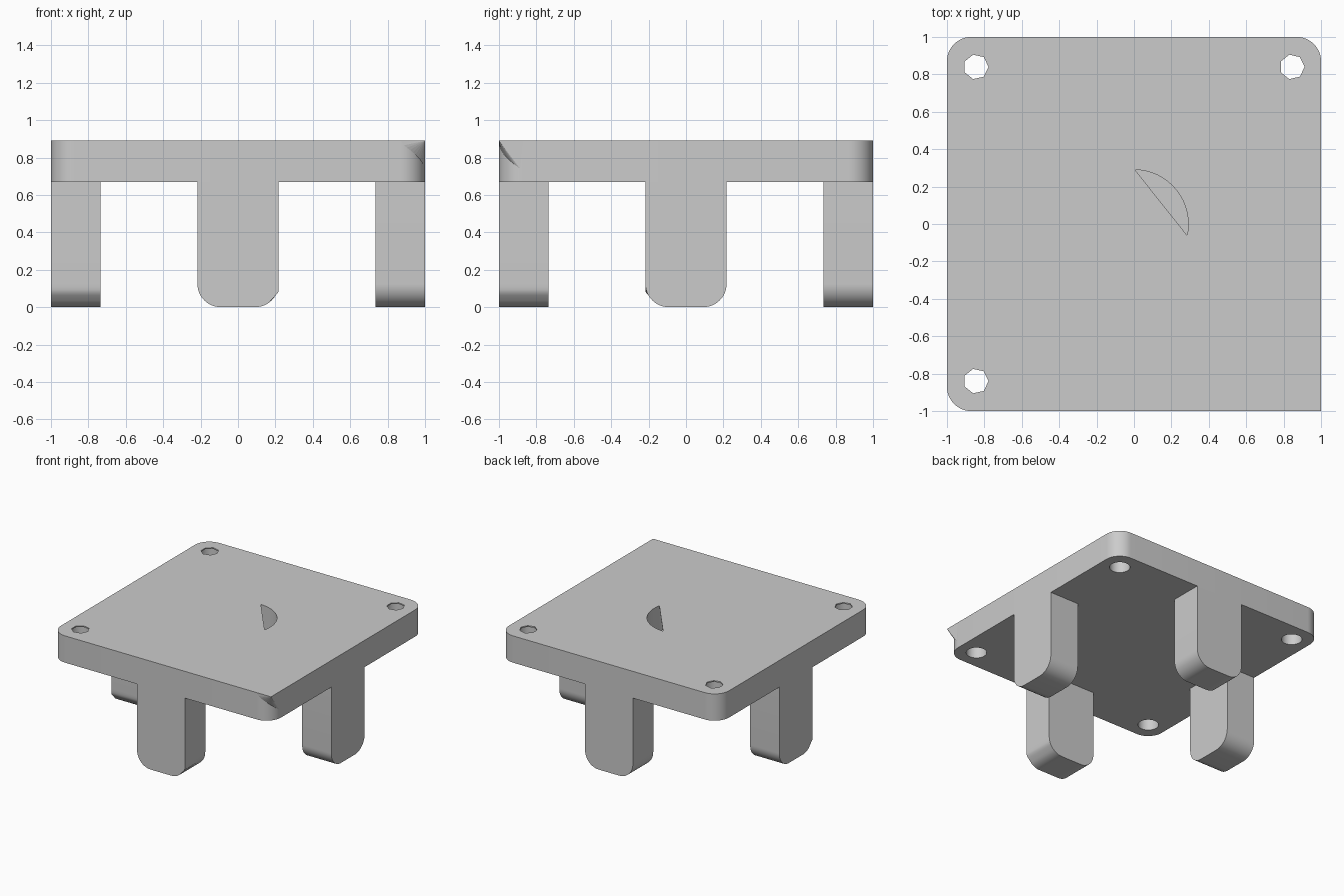
import bpy, bmesh
from math import sin, cos, pi, radians
from mathutils import Matrix

cube = bpy.data.objects.get("Cube")
if cube:
    bpy.data.objects.remove(cube)

grey = bpy.data.materials.new("plain grey")
grey.use_nodes = True
COLOUR = (0.6, 0.6, 0.6, 1)
grey.diffuse_color = COLOUR
grey.node_tree.nodes["Principled BSDF"].inputs["Base Color"].default_value = COLOUR

UNDER, TOP = 0.67, 0.89     # plate heights
R = 0.13                    # corner radius
STEPS = 12


def finish(bm, name):
    bmesh.ops.recalc_face_normals(bm, faces=bm.faces[:])
    mesh = bpy.data.meshes.new(name)
    bm.to_mesh(mesh)
    bm.free()
    mesh.materials.append(grey)
    obj = bpy.data.objects.new(name, mesh)
    bpy.context.collection.objects.link(obj)
    return obj


def smooth(obj):
    bpy.ops.object.select_all(action='DESELECT')
    obj.select_set(True)
    bpy.context.view_layer.objects.active = obj
    bpy.ops.object.shade_smooth_by_angle(angle=radians(30))


def arc(cx, cy, start, r=R, steps=STEPS):
    """Quarter circle, counter-clockwise from a start angle in degrees."""
    angles = [radians(start) + pi / 2 * i / steps for i in range(steps + 1)]
    return [(cx + r * cos(a), cy + r * sin(a)) for a in angles]


def loft(ring_a, ring_b, name):
    """Solid between two rings of equal length."""
    bm = bmesh.new()
    a = [bm.verts.new(p) for p in ring_a]
    b = [bm.verts.new(p) for p in ring_b]
    bm.faces.new(a)
    bm.faces.new(b)
    for i in range(len(a)):
        j = (i + 1) % len(a)
        bm.faces.new((a[i], a[j], b[j], b[i]))
    return finish(bm, name)


def prism(outline, z0, z1, name):
    return loft([(x, y, z0) for x, y in outline], [(x, y, z1) for x, y in outline], name)


def disc(x, y, r, sides):
    return [(x + r * cos(2 * pi * i / sides), y + r * sin(2 * pi * i / sides)) for i in range(sides)]


# Plate with rounded corners
k = 1 - R
outline = arc(k, k, 0) + arc(-k, k, 90) + arc(-k, -k, 180) + arc(k, -k, 270)
plate = prism(outline, UNDER, TOP, "plate")


def cut(outline, z0, z1, name):
    cutter = prism(outline, z0, z1, name)
    cutter.hide_render = True
    mod = plate.modifiers.new(name, 'BOOLEAN')
    mod.operation = 'DIFFERENCE'
    mod.solver = 'EXACT'
    mod.object = cutter
    bpy.context.view_layer.objects.active = plate
    bpy.ops.object.modifier_apply(modifier=name)
    bpy.data.objects.remove(cutter)


# Screw holes: round below, faceted mouth on top, one closed at the top
LIP = 0.01
for x, y in ((-1, 1), (1, 1), (-1, -1), (1, -1)):
    x, y = x * 0.845, y * 0.84
    cut(disc(x, y, 0.078, 32), UNDER - 0.1, TOP - LIP, "screw_hole")
    if (x > 0 and y < 0) is False:
        cut(disc(x, y, 0.067, 7), UNDER, TOP + 0.1, "hole_mouth")

# Round pocket, open at the top only through a segment
start, end = radians(-12), radians(89)
segment = [(0.29 * cos(start + (end - start) * i / 24),
            0.29 * sin(start + (end - start) * i / 24)) for i in range(25)]
cut(disc(0, 0, 0.292, 64), UNDER + 0.01, TOP - LIP, "pocket")
cut(segment, TOP - 2 * LIP, TOP + 0.1, "pocket_mouth")
smooth(plate)

# Pointed spur squaring off the top of the front left corner
bm = bmesh.new()
apex = bm.verts.new((1, -1, TOP))
edge = arc(k, -k, 270)
last = len(edge) - 1
upper = [bm.verts.new((x, y, TOP)) for x, y in edge]
lower = [upper[0]]
for i in range(1, last):
    x, y = edge[i]
    lower.append(bm.verts.new((x, y, 0.865 - 0.125 * (i - 1) / (last - 2))))
lower.append(upper[last])
for i in range(last):
    bm.faces.new((apex, upper[i], upper[i + 1]))
    bm.faces.new((apex, lower[i + 1], lower[i]))
finish(bm, "corner_spur")


# Legs with rounded feet
HALF, INNER, FOOT = 0.217, 0.735, 0.125


def leg(name, turn, chipped=0):
    """Front leg turned about z; chipped is the side whose outer corner is cut flat."""
    c = HALF - FOOT
    profile = [(HALF, UNDER), (-HALF, UNDER)]
    profile += arc(-c, FOOT, 180, FOOT) + arc(c, FOOT, 270, FOOT)
    outer = []
    for x, z in profile:
        if x * chipped > c and z <= FOOT:
            if z > 0.08:
                x = HALF * chipped
            elif z > 0.03:
                x = chipped * (0.17 + (HALF - 0.17) * (z - 0.03) / 0.05)
        outer.append((x, -1, z))
    obj = loft(outer, [(x, -INNER, z) for x, z in profile], name)
    obj.data.transform(Matrix.Rotation(radians(turn), 4, 'Z'))
    smooth(obj)


leg("front_leg", 0, 1)
leg("left_leg", 90)
leg("back_leg", 180)
leg("right_leg", -90, 1)
